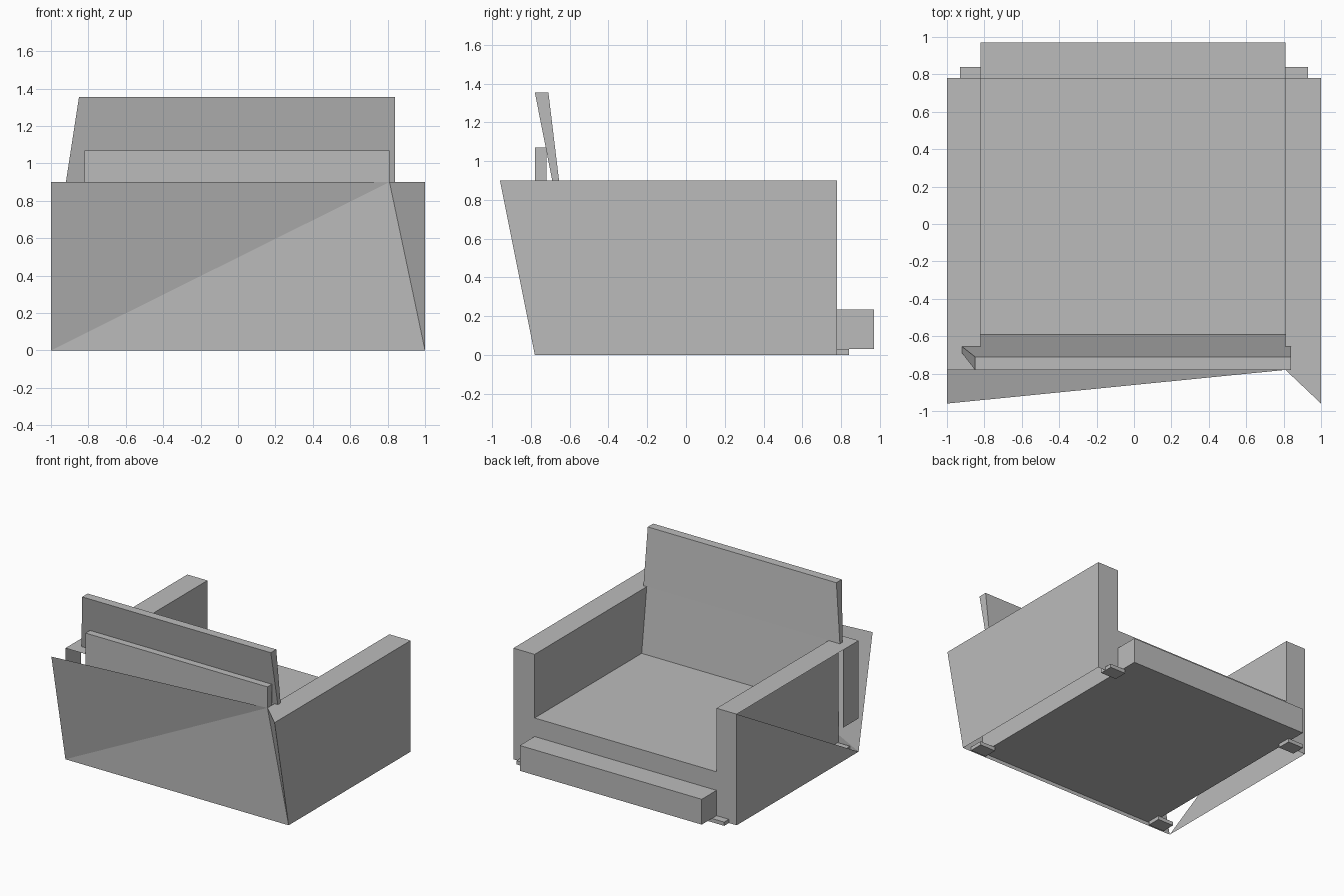
import bpy

cube = bpy.data.objects.get("Cube")
if cube:
    bpy.data.objects.remove(cube, do_unlink=True)

mat = bpy.data.materials.new("plain grey")
mat.use_nodes = True
mat.diffuse_color = (0.5, 0.5, 0.5, 1)
mat.node_tree.nodes["Principled BSDF"].inputs["Base Color"].default_value = (0.5, 0.5, 0.5, 1)

LEFT, RIGHT = 0.81, -0.82      # inner faces of the arms
REAR, FRONT = -0.78, 0.78      # ends of the body along y
LIP = -0.96                    # flared top edge of the rear panel
TOP, SEAT, BASE = 0.9, 0.385, 0.03


def mesh(name, verts, faces):
    data = bpy.data.meshes.new(name)
    data.from_pydata(verts, [], faces)
    data.materials.append(mat)
    obj = bpy.data.objects.new(name, data)
    bpy.context.collection.objects.link(obj)
    return obj


def sheets(name, *polys):
    """Thin open surfaces, one polygon per argument."""
    verts, faces = [], []
    for poly in polys:
        faces.append(range(len(verts), len(verts) + len(poly)))
        verts.extend(poly)
    return mesh(name, verts, faces)


def block(name, low, high):
    """Solid between two rectangles, each (x0, x1, y0, y1, z)."""
    verts = []
    for x0, x1, y0, y1, z in (low, high):
        verts += [(x0, y0, z), (x1, y0, z), (x1, y1, z), (x0, y1, z)]
    sides = [(i, (i + 1) % 4, (i + 1) % 4 + 4, i + 4) for i in range(4)]
    return mesh(name, verts, [(3, 2, 1, 0), (4, 5, 6, 7)] + sides)


def box(name, x0, x1, y0, y1, z0, z1):
    return block(name, (x0, x1, y0, y1, z0), (x0, x1, y0, y1, z1))


def wall(x, y0, y1, z0, z1):
    return [(x, y0, z0), (x, y1, z0), (x, y1, z1), (x, y0, z1)]


def end(x0, x1, y):
    return [(x0, y, 0), (x1, y, 0), (x1, y, TOP), (x0, y, TOP)]


# Seat with its projecting front rail
box("seat", RIGHT, LEFT, REAR, FRONT, BASE, SEAT)
box("seat_front_rail", RIGHT, LEFT, FRONT, 0.97, BASE, 0.235)

# Left arm: open underneath, flared out at the rear top corner
sheets("left_arm",
       [(1, REAR, 0), (1, FRONT, 0), (1, FRONT, TOP), (1, LIP, TOP)],
       [(LEFT, REAR, TOP), (1, LIP, TOP), (1, FRONT, TOP), (LEFT, FRONT, TOP)],
       wall(LEFT, FRONT, REAR, BASE, TOP),
       end(1, LEFT, FRONT),
       [(1, REAR, 0), (1, LIP, TOP), (LEFT, REAR, TOP)])

# Right arm: outer side is only partly closed
sheets("right_arm",
       [(-1, FRONT, 0), (-1, REAR, 0), (-1, FRONT, TOP)],
       wall(-1, -0.58, REAR, 0.27, TOP),
       [(-1, REAR, TOP), (RIGHT, REAR, TOP), (RIGHT, FRONT, TOP), (-1, FRONT, TOP)],
       wall(RIGHT, REAR, FRONT, BASE, TOP),
       end(RIGHT, -1, FRONT))

# Folded rear panel
sheets("rear_panel",
       [(-1, REAR, 0), (1, REAR, 0), (LEFT, REAR, TOP)],
       [(-1, REAR, 0), (LEFT, REAR, TOP), (-1, LIP, TOP)])

# Leaning backrest: narrow between the arms, wider above them
block("backrest_lower", (RIGHT, LEFT, -0.62, -0.59, SEAT),
      (RIGHT, LEFT, -0.69, -0.655, TOP))
block("backrest_upper", (-0.92, 0.84, -0.69, -0.655, TOP),
      (-0.85, 0.84, REAR, -0.71, 1.355))
box("backrest_support", RIGHT, LEFT, REAR, -0.72, SEAT, 1.07)

# Low feet at the four corners
for side, x0, x1 in (("left", 0.79, 0.93), ("right", -0.93, -0.79)):
    box(side + "_front_foot", x0, x1, 0.73, 0.84, 0, BASE)
    box(side + "_rear_foot", x0, x1, -0.77, -0.66, 0, BASE)
